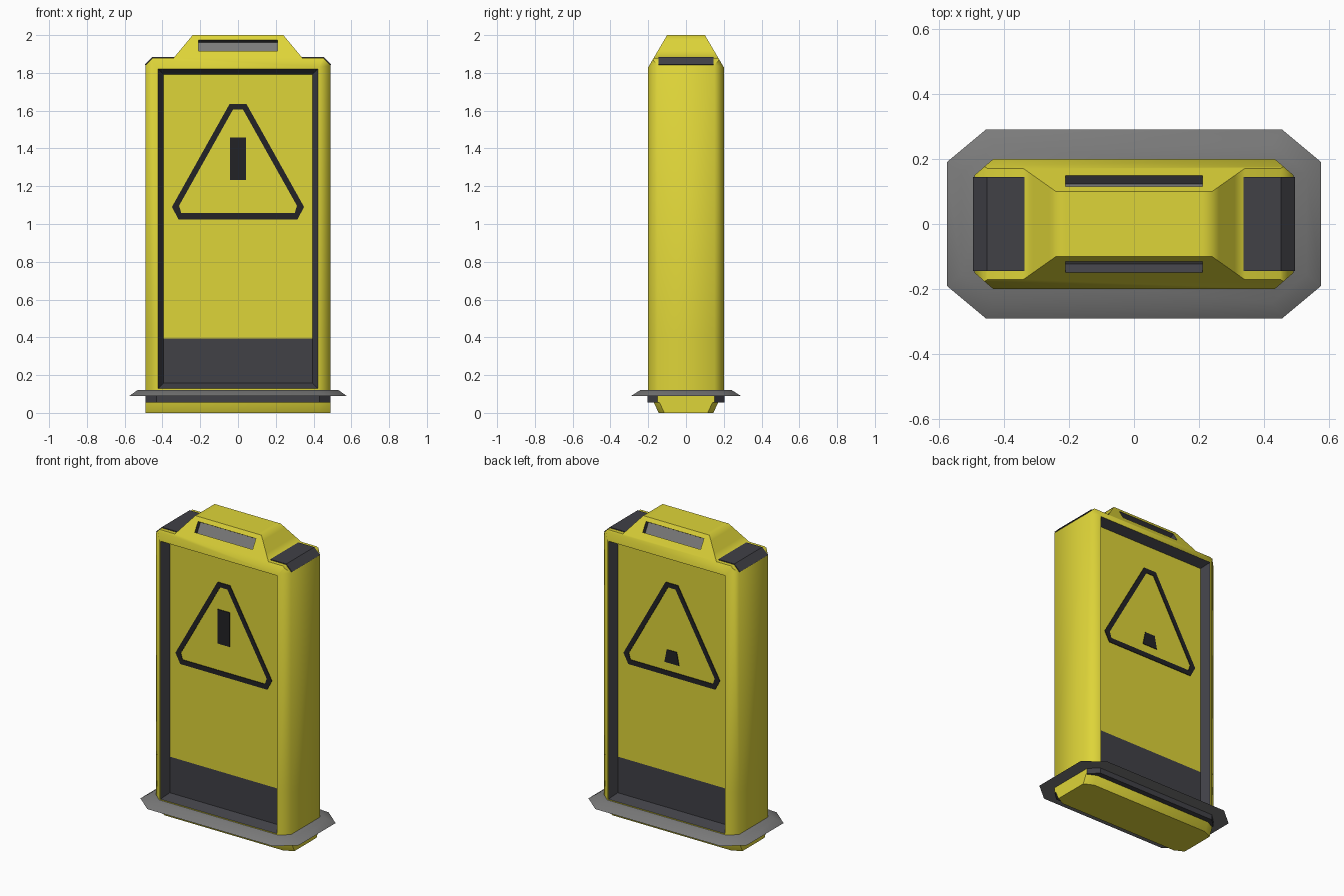
import bpy, bmesh, math
from mathutils import Vector

if "Cube" in bpy.data.objects:
    bpy.data.objects.remove(bpy.data.objects["Cube"])


def material(name, rgb):
    m = bpy.data.materials.new(name)
    m.diffuse_color = (*rgb, 1)
    m.use_nodes = True
    m.node_tree.nodes["Principled BSDF"].inputs["Base Color"].default_value = m.diffuse_color
    return m


YELLOW = material("safety yellow", (0.73, 0.66, 0.04))
DARK = material("dark plastic", (0.052, 0.052, 0.062))
GREY = material("mid grey", (0.195, 0.195, 0.195))
BLACK = material("sign black", (0.016, 0.016, 0.019))


def finish(name, bm, mats, smooth=0):
    me = bpy.data.meshes.new(name)
    bm.to_mesh(me)
    bm.free()
    for m in mats:
        me.materials.append(m)
    ob = bpy.data.objects.new(name, me)
    bpy.context.collection.objects.link(ob)
    if smooth:
        bpy.ops.object.select_all(action='DESELECT')
        ob.select_set(True)
        bpy.context.view_layer.objects.active = ob
        bpy.ops.object.shade_smooth_by_angle(angle=math.radians(smooth))
    return ob


def extrude_xz(bm, pts, y0, y1):
    """Prism from an x-z outline between two y positions."""
    a = [bm.verts.new((x, y0, z)) for x, z in pts]
    b = [bm.verts.new((x, y1, z)) for x, z in pts]
    n = len(pts)
    bm.faces.new(a)
    bm.faces.new(b)
    for i in range(n):
        bm.faces.new((a[i], a[(i + 1) % n], b[(i + 1) % n], b[i]))
    bmesh.ops.recalc_face_normals(bm, faces=bm.faces)


def octagon(hx, hy, cx, cy):
    return [(hx, -hy + cy), (hx, hy - cy), (hx - cx, hy), (-hx + cx, hy),
            (-hx, hy - cy), (-hx, -hy + cy), (-hx + cx, -hy), (hx - cx, -hy)]


def loft(bm, rings):
    """Closed solid through octagon rings [(outline, z), ...]."""
    vs = [[bm.verts.new((x, y, z)) for x, y in o] for o, z in rings]
    bm.faces.new(vs[0])
    bm.faces.new(vs[-1])
    for a, b in zip(vs, vs[1:]):
        for i in range(8):
            bm.faces.new((a[i], a[(i + 1) % 8], b[(i + 1) % 8], b[i]))
    bmesh.ops.recalc_face_normals(bm, faces=bm.faces)


def cut(bm, co, no, clear=False, zmin=None):
    faces = [f for f in bm.faces
             if zmin is None or f.calc_center_median().z > zmin]
    geom = set(faces)
    for f in faces:
        geom.update(f.edges)
        geom.update(f.verts)
    res = bmesh.ops.bisect_plane(bm, geom=list(geom), dist=1e-5, plane_co=co,
                                 plane_no=no, clear_outer=clear)
    if clear:
        edges = [e for e in res['geom_cut'] if isinstance(e, bmesh.types.BMEdge)]
        bmesh.ops.contextual_create(bm, geom=edges)
        bmesh.ops.recalc_face_normals(bm, faces=bm.faces)


# Body: front outline extruded, then sliced to slopes and corner chamfers
bm = bmesh.new()
half = [(0.49, 0.09), (0.49, 1.84), (0.45, 1.88), (0.34, 1.88), (0.24, 2.0)]
extrude_xz(bm, half + [(-x, z) for x, z in reversed(half)], -0.2, 0.2)
for sy in (-1, 1):
    cut(bm, (0, sy * 0.2, 1.83), (0, sy * 0.17, 0.10), True)
    for sx in (-1, 1):
        cut(bm, (sx * 0.432, sy * 0.2, 0), (sx * 0.05, sy * 0.058, 0), True)
cut(bm, (0, 0, 0.12), (0, 0, 1))

# Recessed dark frame and panel, front and back
panels = [f for f in bm.faces if abs(f.normal.y) > 0.99 and f.calc_area() > 1]
for p in panels:
    bmesh.ops.inset_region(bm, faces=[p], thickness=0.012)
    r = bmesh.ops.inset_region(bm, faces=[p], thickness=0.042, depth=-0.055)
    for f in r['faces']:
        f.material_index = 1
cut(bm, (0, 0, 0.395), (0, 0, 1))
for f in bm.faces:
    c = f.calc_center_median()
    if abs(f.normal.y) > 0.99 and abs(c.y) < 0.16 and c.z < 0.395:
        f.material_index = 1

# Grip slots in the sloped cap
for z in (1.917, 1.975):
    cut(bm, (0, 0, z), (0, 0, 1), zmin=1.85)
for x in (-0.21, 0.21):
    cut(bm, (x, 0, 0), (1, 0, 0), zmin=1.9)
bm.normal_update()
slots = []
for f in bm.faces:
    c = f.calc_center_median()
    if abs(f.normal.y) > 0.5 and abs(c.x) < 0.1 and 1.92 < c.z < 1.97:
        slots.append(f)
for f in slots:
    n = f.normal.copy()
    top = bmesh.ops.extrude_discrete_faces(bm, faces=[f])['faces'][0]
    for e in top.edges:
        for g in e.link_faces:
            g.material_index = 1
    top.material_index = 2
    bmesh.ops.translate(bm, verts=top.verts, vec=n * -0.03)
finish("body", bm, [YELLOW, DARK, GREY], 52)

# Foot below the skirt
bm = bmesh.new()
loft(bm, [(octagon(0.49, 0.145, 0.06, 0.03), 0),
          (octagon(0.49, 0.17, 0.06, 0.03), 0.055),
          (octagon(0.49, 0.17, 0.06, 0.03), 0.1)])
finish("foot", bm, [YELLOW], 30)

# Band under the skirt: dark except its flat ends
bm = bmesh.new()
loft(bm, [(octagon(0.49, 0.205, 0.058, 0.055), 0.055),
          (octagon(0.49, 0.205, 0.058, 0.055), 0.1)])
for f in bm.faces:
    f.material_index = 0 if abs(f.normal.x) > 0.95 else 1
finish("lower_band", bm, [YELLOW, DARK])

# Grey skirt plate
bm = bmesh.new()
loft(bm, [(octagon(0.575, 0.29, 0.12, 0.1), 0.09),
          (octagon(0.53, 0.24, 0.105, 0.085), 0.122)])
finish("skirt", bm, [GREY], 50)

# Dark shoulder pads wrapping over the top corners
for s, side in ((-1, "left"), (1, "right")):
    bm = bmesh.new()
    pad = [(0.336, 1.878), (0.336, 1.885), (0.452, 1.885), (0.494, 1.844),
           (0.488, 1.84), (0.45, 1.878)]
    extrude_xz(bm, [(s * x, z) for x, z in pad], -0.145, 0.145)
    finish(side + "_shoulder_pad", bm, [DARK])

# Warning triangles with clipped corners, one per side
outer = [(-0.315, 1.025), (0.315, 1.025), (0.35, 1.09), (0.045, 1.635),
         (-0.045, 1.635), (-0.35, 1.09)]
inner = [(-0.30, 1.057), (0.30, 1.057), (0.312, 1.097), (0.027, 1.605),
         (-0.027, 1.605), (-0.312, 1.097)]
Y = 0.145
for s, side in ((-1, "front"), (1, "back")):
    bm = bmesh.new()
    rings = [[bm.verts.new((x, s * y, z)) for x, z in o]
             for o, y in ((outer, Y - 0.002), (outer, Y + 0.004),
                          (inner, Y + 0.004), (inner, Y - 0.002))]
    for k in range(4):
        a, b = rings[k], rings[(k + 1) % 4]
        for i in range(6):
            j = (i + 1) % 6
            bm.faces.new((a[i], a[j], b[j], b[i]))
    bmesh.ops.recalc_face_normals(bm, faces=bm.faces)
    finish(side + "_warning_triangle", bm, [BLACK])

# Marks inside the triangles: bar on the front, dot on the back
marks = (("front_bar", -1, [(-0.043, 1.232), (0.043, 1.232), (0.043, 1.457), (-0.043, 1.457)]),
         ("back_dot", 1, [(-0.053, 1.11), (0.053, 1.11), (0.036, 1.195), (-0.036, 1.195)]))
for name, s, pts in marks:
    bm = bmesh.new()
    extrude_xz(bm, pts, s * (Y - 0.002), s * (Y + 0.004))
    finish(name, bm, [BLACK])
